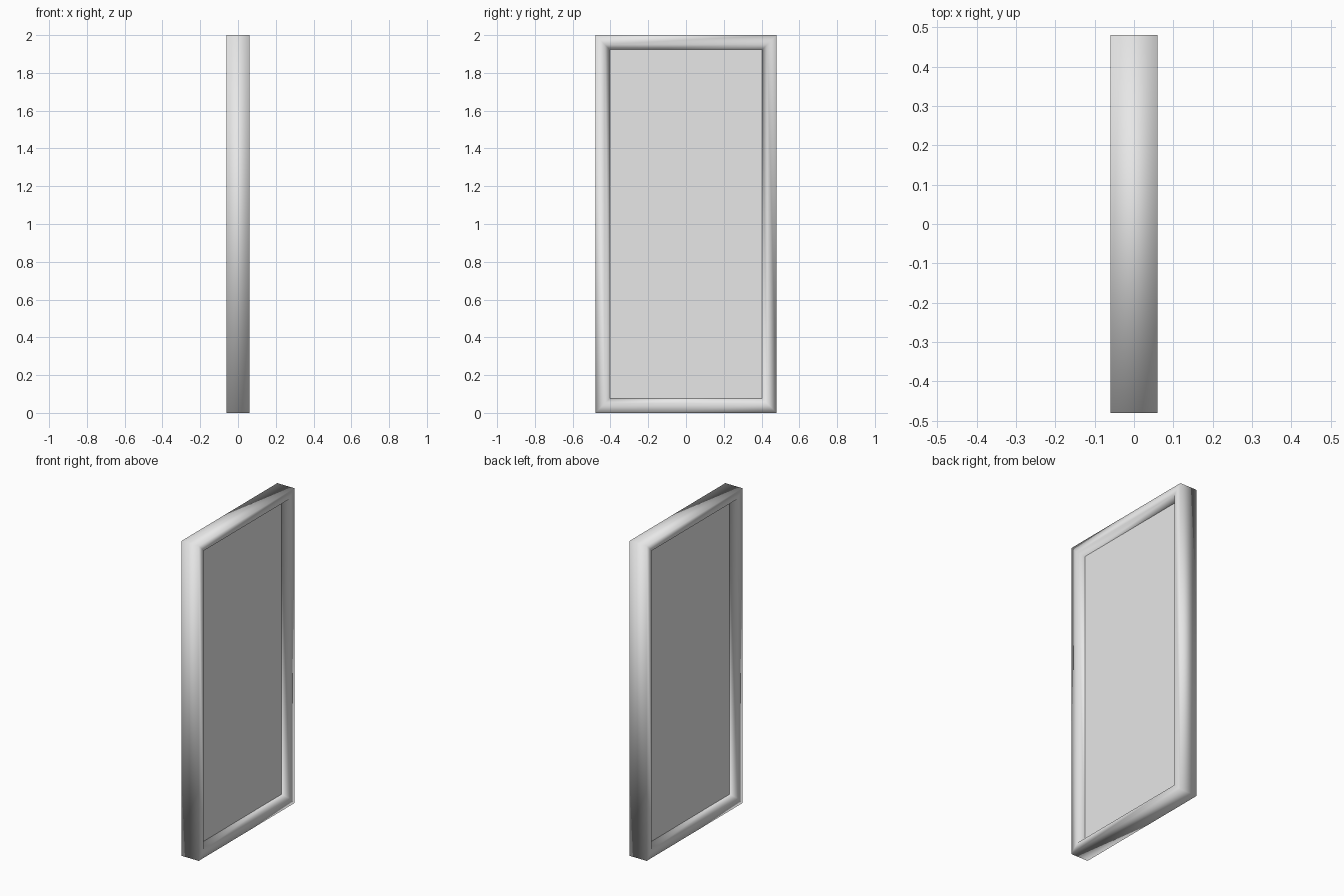
import bpy, bmesh

if "Cube" in bpy.data.objects:
    bpy.data.objects.remove(bpy.data.objects["Cube"])

grey = bpy.data.materials.new("light_grey")
grey.diffuse_color = (0.8, 0.8, 0.8, 1)
grey.use_nodes = True
grey.node_tree.nodes["Principled BSDF"].inputs["Base Color"].default_value = grey.diffuse_color

HALF_Y, HEIGHT = 0.48, 2.0
INSET, PANE_X = 0.077, 0.025


def rect(inset, x):
    """Corners of the door outline moved inward, at depth x."""
    y, lo, hi = HALF_Y - inset, inset, HEIGHT - inset
    return [(x, -y, lo), (x, y, lo), (x, y, hi), (x, -y, hi)]


def build(name, profile, closed, smooth):
    """Join a row of rectangles with quads, as a closed ring or a capped block."""
    bm = bmesh.new()
    rings = [[bm.verts.new(c) for c in rect(*p)] for p in profile]
    n = len(rings)
    for i in range(n if closed else n - 1):
        a, b = rings[i], rings[(i + 1) % n]
        for k in range(4):
            j = (k + 1) % 4
            bm.faces.new((a[k], a[j], b[j], b[k]))
    if not closed:
        bm.faces.new(rings[0])
        bm.faces.new(rings[-1])
    bmesh.ops.recalc_face_normals(bm, faces=bm.faces)
    for f in bm.faces:
        f.smooth = smooth
    me = bpy.data.meshes.new(name)
    bm.to_mesh(me)
    bm.free()
    me.materials.append(grey)
    ob = bpy.data.objects.new(name, me)
    bpy.context.collection.objects.link(ob)
    return ob


# Frame: square outside, sloping inward to the panel on both faces
build("frame", [(0, 0.06), (0.05, 0.06), (INSET, PANE_X),
                (INSET, -PANE_X), (0.05, -0.06), (0, -0.06)], True, True)

# Flat recessed panel
build("panel", [(INSET, PANE_X), (INSET, -PANE_X)], False, False)
